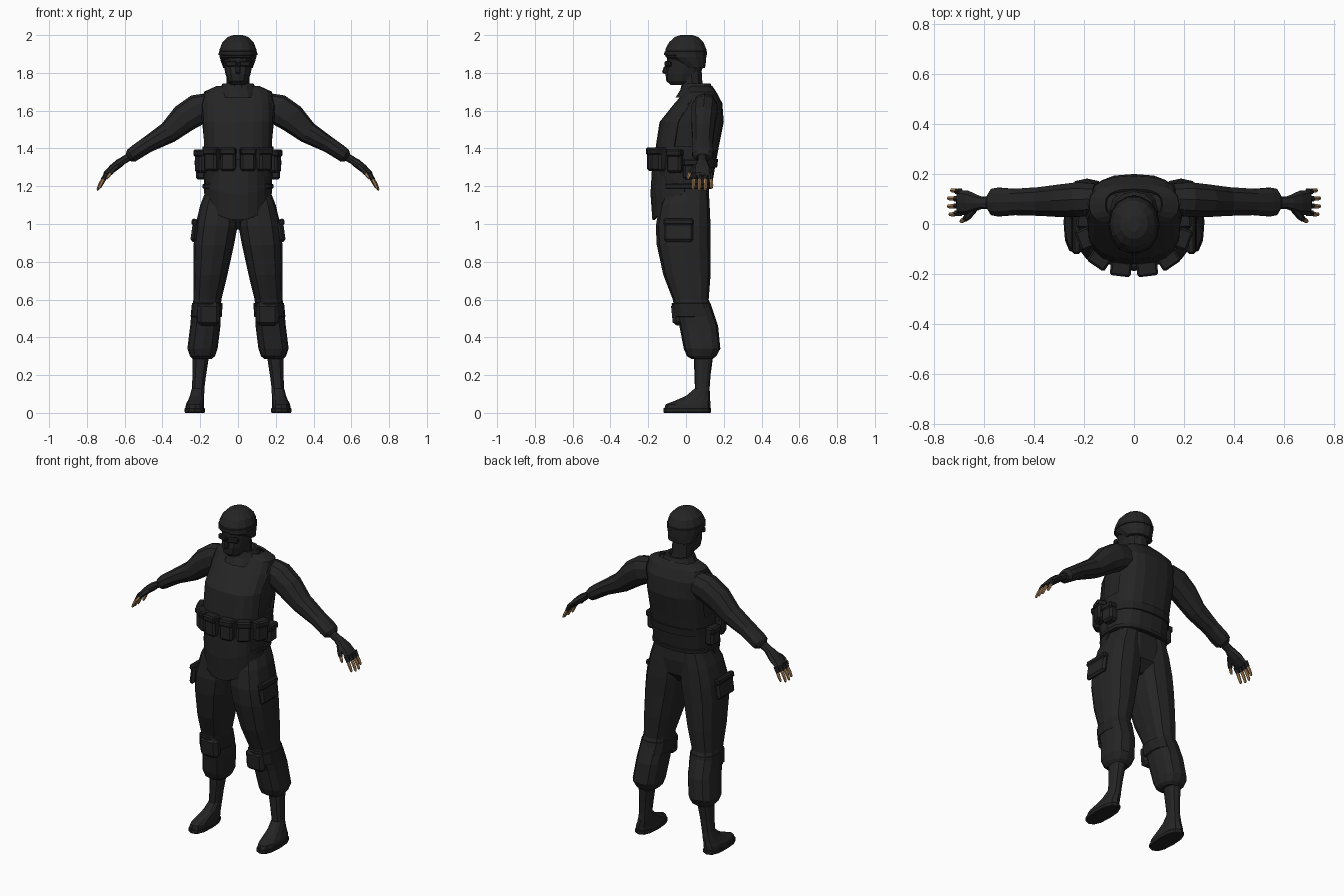
import bpy, bmesh, math
from mathutils import Vector, Matrix


def material(name, col):
    m = bpy.data.materials.new(name)
    m.diffuse_color = (*col, 1)
    return m


CLOTH = material("charcoal cloth", (0.018, 0.018, 0.018))
GEAR = material("black gear", (0.015, 0.015, 0.015))
SKIN = material("tan skin", (0.40, 0.23, 0.10))


def finish(name, bm, mat, mirror=False, solid=0):
    bmesh.ops.recalc_face_normals(bm, faces=bm.faces)
    me = bpy.data.meshes.new(name)
    bm.to_mesh(me)
    bm.free()
    me.materials.append(mat)
    ob = bpy.data.objects.new(name, me)
    bpy.context.collection.objects.link(ob)
    if solid:
        s = ob.modifiers.new("thickness", 'SOLIDIFY')
        s.thickness, s.offset = solid, -1
    if mirror:
        ob.modifiers.new("mirror", 'MIRROR').use_clip = False
    return ob


def skin_rings(bm, rings, caps=True):
    rows = [[bm.verts.new(p) for p in r] for r in rings]
    n = len(rows[0])
    for r, q in zip(rows, rows[1:]):
        for i in range(n):
            bm.faces.new((r[i], r[(i + 1) % n], q[(i + 1) % n], q[i]))
    if caps:
        bm.faces.new(rows[0])
        bm.faces.new(rows[-1])


def ring(c, u, v, a, b, n, e):
    pts = []
    for i in range(n):
        t = 2 * math.pi * i / n
        co, si = math.cos(t), math.sin(t)
        pts.append(c + u * a * math.copysign(abs(co) ** (2 / e), co)
                   + v * b * math.copysign(abs(si) ** (2 / e), si))
    return pts


def loft(name, rows, mat=CLOTH, n=12, e=2.5, mirror=False, drop=None, solid=0):
    """Stack of level rings: (centre x, half width, front y, back y, z)."""
    bm = bmesh.new()
    X, Y = Vector((1, 0, 0)), Vector((0, 1, 0))
    skin_rings(bm, [ring(Vector((x, (f + k) / 2, z)), X, Y, a, (k - f) / 2, n, e)
                    for x, a, f, k, z in rows], caps=not solid)
    if drop:
        bmesh.ops.delete(bm, geom=[f for f in bm.faces if drop(f.calc_center_median())], context='FACES')
    return finish(name, bm, mat, mirror, solid)


def limb(name, rows, mat=CLOTH, n=8, e=2.2):
    """Tube along a path: (x, y, z, half height, half depth), mirrored."""
    bm = bmesh.new()
    ps = [Vector(r[:3]) for r in rows]
    rings = []
    for i, r in enumerate(rows):
        t = (ps[min(i + 1, len(ps) - 1)] - ps[max(i - 1, 0)]).normalized()
        u = Vector((0, 1, 0)).cross(t).normalized()
        rings.append(ring(ps[i], u, t.cross(u), r[3], r[4], n, e))
    skin_rings(bm, rings)
    return finish(name, bm, mat, True)


def block(name, loc, size, rot=(0, 0, 0), mat=CLOTH, bevel=0.012, mirror=True):
    bm = bmesh.new()
    bmesh.ops.create_cube(bm, size=1)
    bmesh.ops.scale(bm, vec=size, verts=bm.verts)
    bmesh.ops.bevel(bm, geom=bm.edges[:], offset=bevel, segments=1, affect='EDGES')
    M = Matrix.Translation(loc)
    for ax, ang in zip('ZYX', (rot[2], rot[1], rot[0])):
        M = M @ Matrix.Rotation(ang, 4, ax)
    bmesh.ops.transform(bm, matrix=M, verts=bm.verts)
    return finish(name, bm, mat, mirror)


# Head, neck and helmet
loft("head", [(0, .035, -.08, .02, 1.735), (0, .055, -.104, .05, 1.757), (0, .068, -.11, .08, 1.80),
              (0, .074, -.103, .09, 1.835), (0, .082, -.10, .10, 1.89)], e=2.3)
block("nose", (0, -.11, 1.815), (.024, .025, .04), (-.3, 0, 0), bevel=.006, mirror=False)
block("glasses", (.034, -.095, 1.848), (.062, .025, .03), (0, 0, .25), GEAR, .006)
loft("neck", [(0, .075, -.03, .12, 1.66), (0, .06, -.025, .09, 1.74), (0, .06, -.03, .085, 1.82)], n=10, e=2)
loft("helmet", [(0, .078, -.005, .102, 1.825), (0, .09, -.07, .108, 1.86), (0, .098, -.112, .11, 1.885),
                (0, .097, -.112, .11, 1.925), (0, .083, -.092, .095, 1.962), (0, .055, -.06, .065, 1.99),
                (0, .025, -.03, .035, 2.0)], n=14, e=2.1)
loft("helmet_band", [(0, .096, -.112, .108, 1.893), (0, .103, -.119, .114, 1.895),
                     (0, .101, -.117, .113, 1.913), (0, .094, -.108, .108, 1.916)], GEAR, 14, 2.1)

# Shirt and collar
loft("shirt", [(0, .165, -.12, .12, 1.17), (0, .172, -.14, .14, 1.29), (0, .178, -.145, .16, 1.42),
               (0, .19, -.12, .185, 1.54), (0, .20, -.04, .175, 1.63), (0, .185, .015, .145, 1.685),
               (0, .10, .03, .125, 1.715)], n=16, e=2.6)
loft("collar", [(0, .105, -.055, .145, 1.67), (0, .098, -.03, .142, 1.71), (0, .082, -.022, .13, 1.745),
                (0, .068, -.015, .115, 1.745), (0, .06, 0, .10, 1.71)], n=12, e=2.1)

# Armoured vest with open arm holes
loft("vest", [(0, .178, -.145, .135, 1.185), (0, .185, -.165, .152, 1.29), (0, .187, -.16, .174, 1.41),
              (0, .19, -.14, .20, 1.54), (0, .187, -.06, .192, 1.64), (0, .18, -.005, .16, 1.70),
              (0, .115, .015, .14, 1.73)], n=20, e=2.7, solid=.012,
     drop=lambda c: abs(c.x) > .172 and 1.42 < c.z < 1.67)
loft("vest_hem", [(0, .172, -.14, .13, 1.185), (0, .187, -.15, .143, 1.19), (0, .187, -.152, .145, 1.21),
                  (0, .176, -.15, .135, 1.215)], GEAR, 20, 2.7)

# Curved groin flap, deepest in the middle
bm = bmesh.new()
cols = []
for i in range(11):
    t = math.radians(-85 + 17 * i)
    x, y = .182 * math.sin(t), .02 - .20 * math.cos(t) ** .8
    zb = 1.2 - .18 * math.cos(t) ** .8
    cols.append([bm.verts.new((x, y + dy, z)) for z, dy in
                 ((1.30, 0), ((1.30 + zb) / 2, -.008), (zb, .002))])
for p, q in zip(cols, cols[1:]):
    for j in range(2):
        bm.faces.new((p[j], p[j + 1], q[j + 1], q[j]))
finish("groin_flap", bm, CLOTH, solid=.012)

# Belt and pouches
loft("belt", [(0, .175, -.15, .15, 1.30), (0, .19, -.175, .165, 1.30), (0, .19, -.173, .17, 1.345),
              (0, .175, -.15, .15, 1.345)], GEAR, 20, 2.6)
for i, (x, y, r, z) in enumerate([(.052, -.175, .12, 1.34), (.137, -.14, .6, 1.34),
                                  (.192, -.058, 1.2, 1.33), (.195, .025, 1.6, 1.28)]):
    block(f"pouch_{i}", (x, y, z), (.08, .055, .12 if i < 3 else .09), (0, 0, r))
    out = Vector((math.sin(r), -math.cos(r), 0)) * .004
    block(f"pouch_lid_{i}", Vector((x, y, z + .045)) + out, (.084, .06, .038), (0, 0, r), GEAR, .008)

# Trousers
loft("trouser_seat", [(0, .165, -.11, .12, 1.215), (0, .185, -.13, .125, 1.12), (0, .15, -.12, .115, 1.03),
                      (0, .06, -.06, .06, .97)], n=14)
loft("trouser_leg", [(.085, .08, -.10, .12, 1.19), (.102, .098, -.14, .125, 1.10), (.114, .112, -.16, .13, .99),
                     (.128, .107, -.155, .13, .89), (.146, .09, -.12, .13, .73), (.162, .074, -.07, .12, .60),
                     (.168, .077, -.06, .14, .55), (.173, .08, -.035, .17, .46), (.188, .08, -.012, .182, .34),
                     (.188, .066, .005, .16, .30), (.19, .05, .03, .14, .285)], n=12, e=2.6, mirror=True)
block("thigh_pocket", (.23, -.04, .965), (.03, .155, .12), (0, -.14, 0))
block("thigh_pocket_flap", (.23, -.04, 1.01), (.032, .16, .035), (0, -.14, 0), GEAR, .008)

# Knee pads with straps
loft("knee_strap", [(.163, .07, -.06, .115, .585), (.163, .081, -.076, .13, .58), (.168, .083, -.068, .152, .51),
                    (.168, .07, -.05, .14, .505)], GEAR, 12, 2.6, True)
block("knee_pad", (.155, -.045, .525), (.12, .06, .125), (.1, 0, 0), CLOTH, .02)

# Boots
loft("boot", [(.196, .044, .04, .145, .31), (.205, .036, .045, .13, .20), (.211, .033, .047, .125, .13),
              (.217, .038, .00, .127, .09), (.222, .042, -.05, .128, .068), (.228, .048, -.108, .13, .045),
              (.229, .05, -.116, .13, .018)], n=12, e=2.4, mirror=True)
loft("boot_sole", [(.229, .05, -.117, .13, 0), (.229, .053, -.12, .133, .004), (.229, .053, -.12, .133, .022),
                   (.229, .05, -.117, .13, .026)], GEAR, 12, 2.5, True)

# Sleeves
limb("sleeve", [(.15, .10, 1.62, .075, .065), (.215, .098, 1.605, .082, .072), (.285, .093, 1.56, .077, .068),
                (.37, .09, 1.483, .058, .06), (.48, .088, 1.42, .043, .055), (.54, .088, 1.38, .04, .06),
                (.565, .088, 1.362, .038, .055), (.58, .088, 1.352, .024, .035)], n=10)

# Gloved hands with bare fingertips
limb("glove", [(.56, .085, 1.365, .022, .026), (.61, .085, 1.335, .02, .025), (.628, .085, 1.322, .023, .032),
               (.662, .085, 1.295, .022, .048), (.70, .086, 1.262, .016, .05), (.706, .086, 1.254, .008, .045)])
for i in range(4):
    y = .043 + .029 * i
    ye = .085 + (y - .085) * 1.1
    d = (.006, 0, 0, .012)[i]
    limb(f"glove_finger_{i}", [(.695, y, 1.268, .012, .013), (.716 - d / 2, y, 1.236, .011, .012)], n=6)
    limb(f"finger_{i}", [(.71 - d / 2, y, 1.246, .009, .010), (.73 - d, ye, 1.212 + d / 2, .009, .0095),
                         (.742 - d, ye, 1.183 + d, .007, .008), (.744 - d, ye, 1.176 + d, .003, .004)], SKIN, 6)
limb("glove_thumb", [(.642, .06, 1.305, .016, .016), (.665, .03, 1.283, .013, .014),
                     (.677, .02, 1.266, .011, .012)], n=6)
limb("thumb_tip", [(.673, .022, 1.272, .009, .010), (.69, .012, 1.248, .008, .009),
                   (.695, .01, 1.238, .004, .005)], SKIN, 6)
